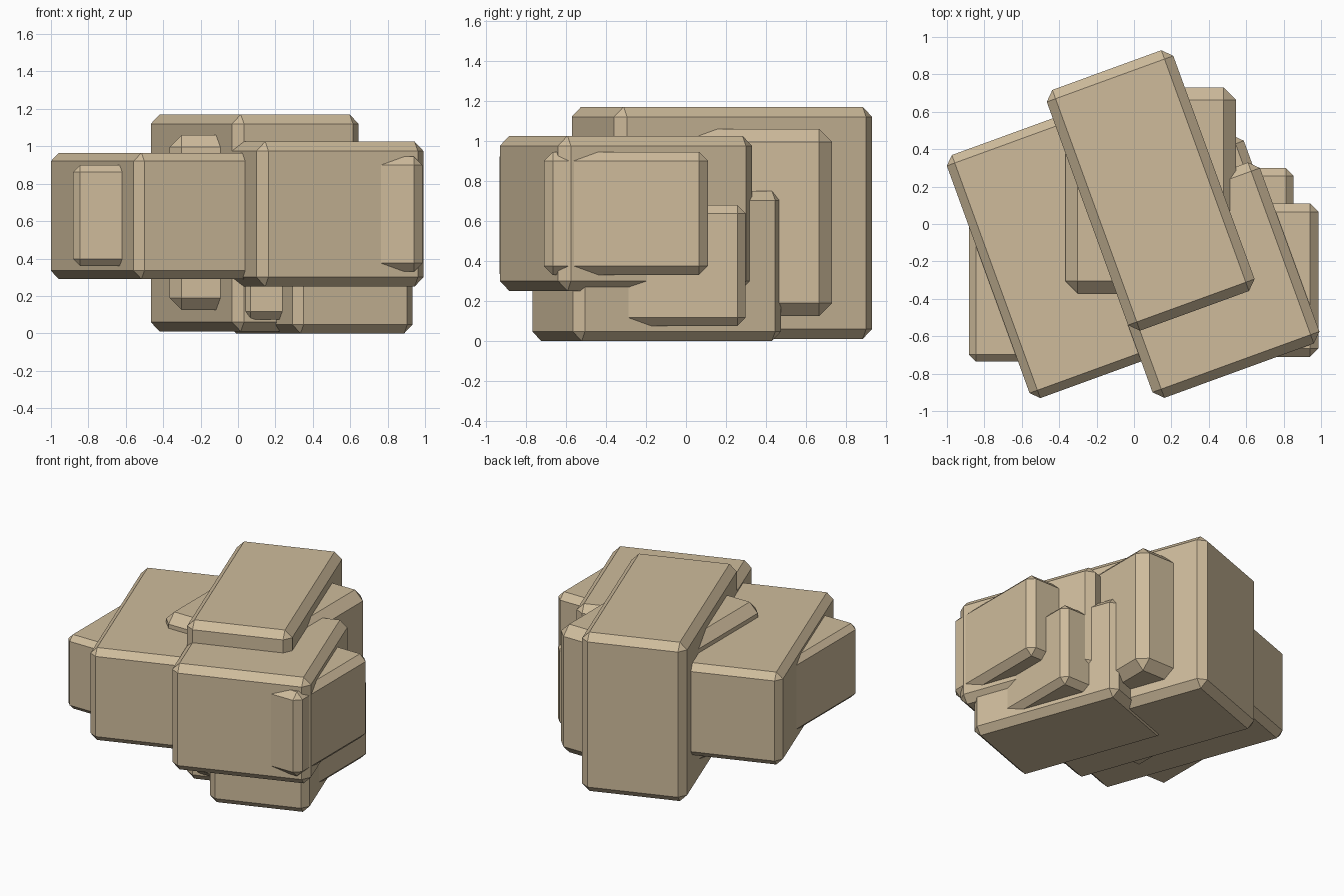
import bpy
from math import radians
from mathutils import Matrix

cube = bpy.data.objects.get("Cube")
if cube:
    bpy.data.objects.remove(cube, do_unlink=True)

# Sandstone colour
stone = bpy.data.materials.new("sandstone")
stone.use_nodes = True
colour = (0.62, 0.50, 0.33, 1)
stone.diffuse_color = colour
stone.node_tree.nodes["Principled BSDF"].inputs["Base Color"].default_value = colour

TURN = Matrix.Rotation(radians(20), 3, 'Z')


def block(name, centre, size, z, chamfer, turned):
    """Chamfered flat-faced block, either square to the axes or turned."""
    low, high = z
    bpy.ops.mesh.primitive_cube_add(
        size=1, location=(centre.x, centre.y, (low + high) / 2),
        rotation=(0, 0, radians(20) if turned else 0))
    ob = bpy.context.object
    ob.name = name
    ob.scale = (*size, high - low)
    bpy.ops.object.transform_apply(location=False, rotation=False, scale=True)
    bevel = ob.modifiers.new("chamfer", 'BEVEL')
    bevel.width = chamfer
    bevel.segments = 1
    ob.data.materials.append(stone)


# Each boulder: a turned block with a square block crossing it at the same centre
# name, local centre, (turned size, z range, chamfer), (square size, z range, chamfer)
boulders = [
    ("tall_rock", (0.145, 0.138),
     ((0.72, 1.37), (0.01, 1.17), 0.05), ((0.91, 1.10), (0.125, 1.06), 0.065)),
    ("left_rock", (-0.474, -0.012),
     ((0.72, 1.383), (0.29, 0.965), 0.045), ((0.88, 1.125), (0.36, 0.90), 0.037)),
    ("front_rock", (0.26, -0.414),
     ((0.95, 1.03), (0.25, 1.025), 0.05), ((1.20, 0.82), (0.33, 0.945), 0.045)),
    ("low_rock", (0.362, -0.288),
     ((0.684, 1.105), (0.0, 0.75), 0.047), ((0.83, 0.89), (0.075, 0.68), 0.042)),
]

for name, (u, v), main, cross in boulders:
    centre = TURN @ Matrix.Identity(3).col[0] * u + TURN @ Matrix.Identity(3).col[1] * v
    block(name, centre, *main, True)
    block(name + "_cross", centre, *cross, False)
